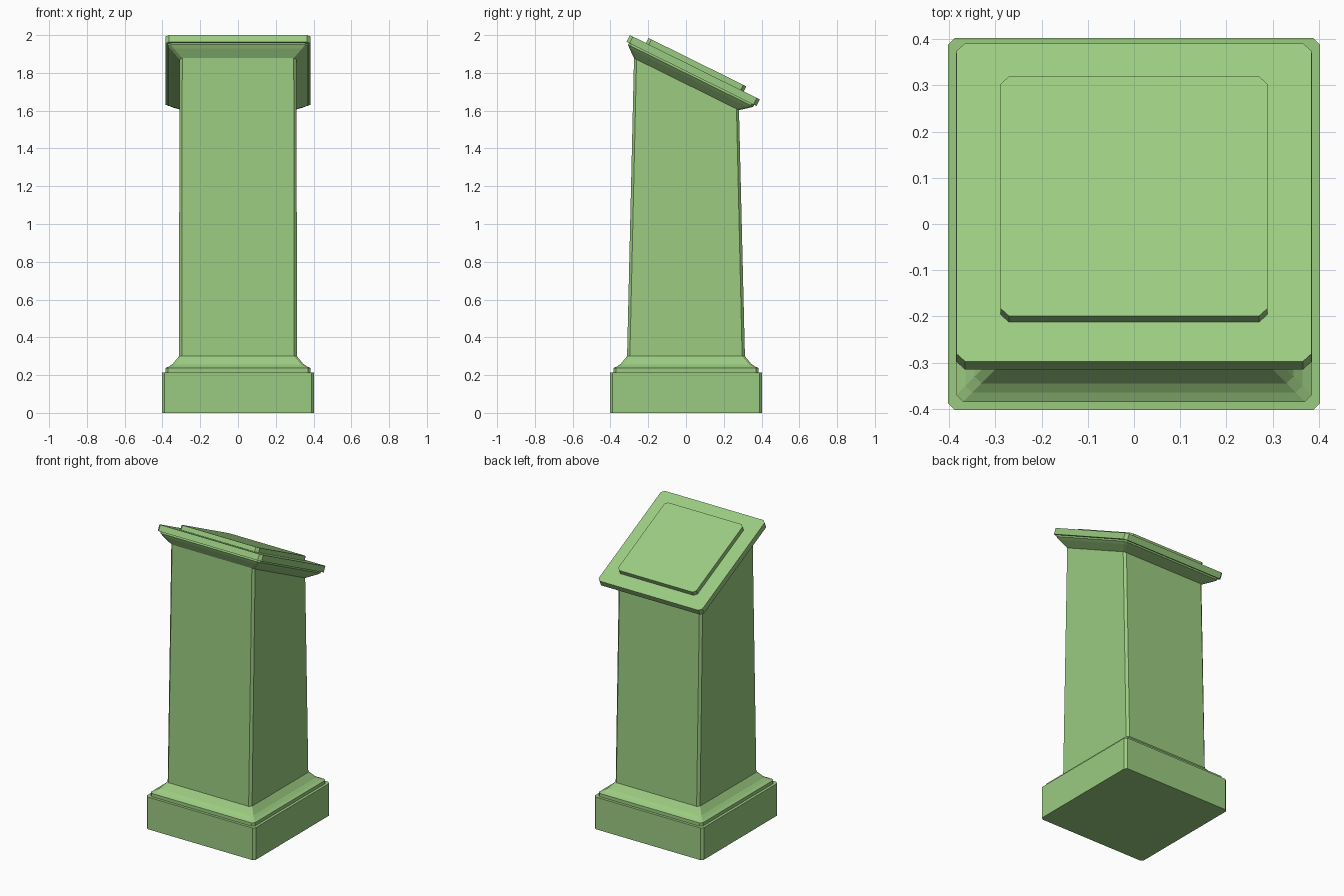
import bpy, bmesh
from math import radians
from mathutils import Matrix, Vector

if "Cube" in bpy.data.objects:
    bpy.data.objects.remove(bpy.data.objects["Cube"])

CHAMFER = 0.015
TILT = radians(-26.3)

green = bpy.data.materials.new("green_paint")
green.diffuse_color = (0.33, 0.60, 0.22, 1)
green.use_nodes = True
green.node_tree.nodes["Principled BSDF"].inputs["Base Color"].default_value = green.diffuse_color

# Frames: the floor, and the sloping reading surface (origin at the desk top)
FLOOR = Matrix.Identity(4)
DESK = Matrix.Translation((0, 0.047, 1.83)) @ Matrix.Rotation(TILT, 4, 'X')


def ring(frame, half, z, c=CHAMFER):
    """Square outline with clipped corners, counter-clockwise."""
    a, b = half, half - c
    pts = [(a, -b), (a, b), (b, a), (-b, a), (-a, b), (-a, -b), (-b, -a), (b, -a)]
    return [frame @ Vector((x, y, z)) for x, y in pts]


def loft(name, rings, cap_bottom=False, cap_top=False):
    """Join outlines from bottom to top into one flat-faced part."""
    bm = bmesh.new()
    loops = [[bm.verts.new(p) for p in r] for r in rings]
    for lo, hi in zip(loops, loops[1:]):
        for i in range(8):
            j = (i + 1) % 8
            bm.faces.new((lo[i], lo[j], hi[j], hi[i]))
    if cap_bottom:
        bm.faces.new(loops[0][::-1])
    if cap_top:
        bm.faces.new(loops[-1])
    mesh = bpy.data.meshes.new(name)
    bm.to_mesh(mesh)
    bm.free()
    mesh.materials.append(green)
    ob = bpy.data.objects.new(name, mesh)
    bpy.context.collection.objects.link(ob)
    return ob


# Square foot block
loft("plinth", [ring(FLOOR, h, z) for h, z in
                [(0.403, 0), (0.403, 0.215), (0.385, 0.215)]], cap_bottom=True)

# Stepped moulding above the foot
loft("base_moulding", [ring(FLOOR, h, z) for h, z in
                       [(0.385, 0.215), (0.385, 0.237), (0.365, 0.246),
                        (0.345, 0.26), (0.312, 0.30)]])

# Shaft runs from the level base to the sloping top
loft("shaft", [ring(FLOOR, 0.312, 0.30), ring(DESK, 0.31, -0.10)])

# Moulding under the desk
loft("desk_moulding", [ring(DESK, h, z) for h, z in
                       [(0.31, -0.10), (0.355, -0.064), (0.37, -0.05), (0.37, -0.04)]])

# Sloping desk slab
loft("desk_slab", [ring(DESK, h, z, 0.018) for h, z in
                   [(0.37, -0.04), (0.384, -0.04), (0.384, 0), (0.289, 0)]])

# Raised reading panel
loft("reading_panel", [ring(DESK, 0.289, z, 0.018) for z in (0, 0.03)], cap_top=True)
